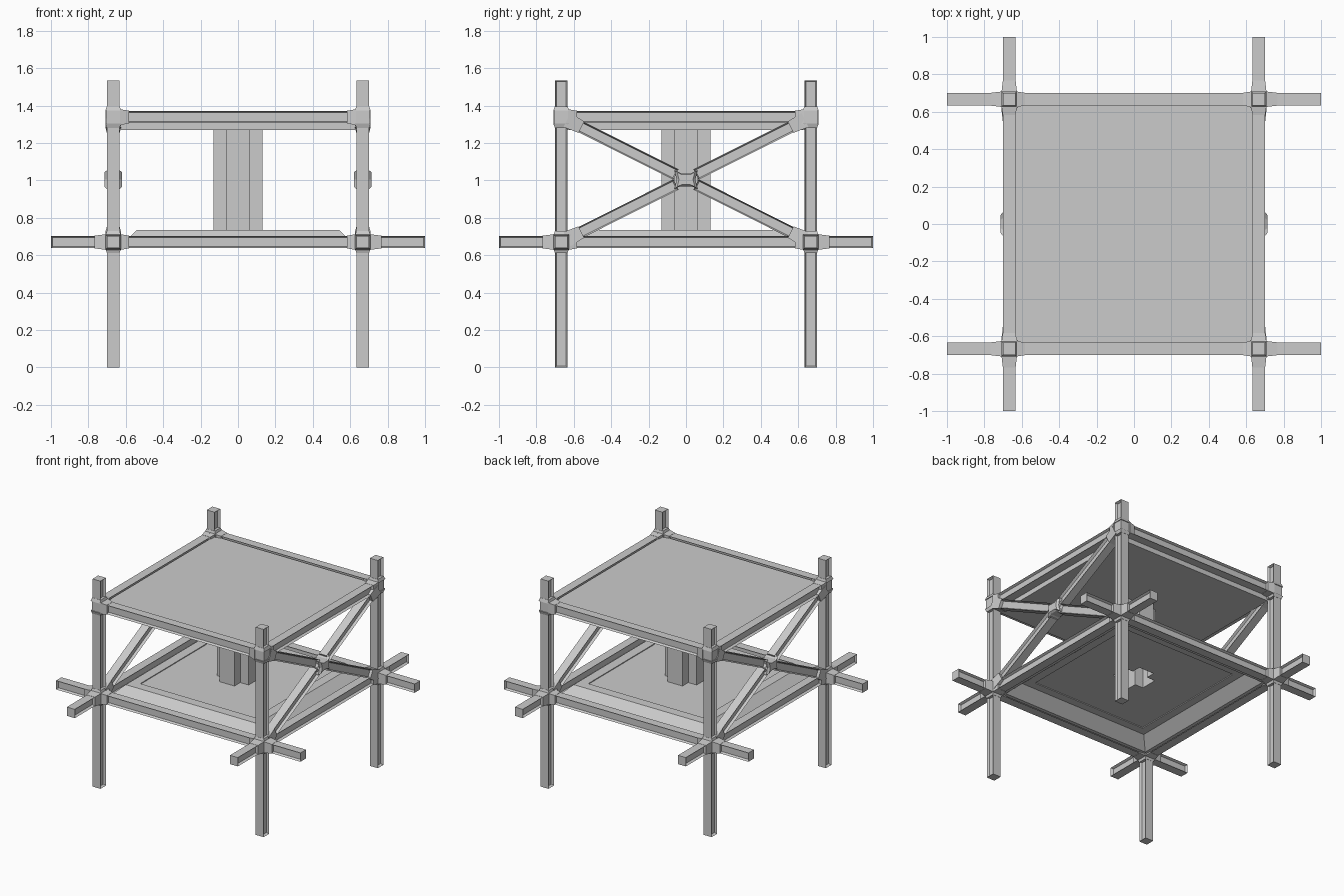
import bpy, bmesh
from mathutils import Vector

if "Cube" in bpy.data.objects:
    bpy.data.objects.remove(bpy.data.objects["Cube"])

C, ZL, ZU, R = 0.667, 0.67, 1.338, 0.0325     # post offset, lower/upper frame height, beam half width
ZM = (ZL + ZU) / 2
V = Vector


def finish(bm, name):
    bmesh.ops.recalc_face_normals(bm, faces=bm.faces)
    me = bpy.data.meshes.new(name)
    bm.to_mesh(me)
    bm.free()
    ob = bpy.data.objects.new(name, me)
    bpy.context.collection.objects.link(ob)
    return ob


def loft(bm, loops, cap_start=True, cap_end=True):
    """Skin equal-length point loops, with optional end caps."""
    rows = [[bm.verts.new(p) for p in lp] for lp in loops]
    n = len(rows[0])
    faces = [bm.faces.new((a[i], a[(i + 1) % n], b[(i + 1) % n], b[i]))
             for a, b in zip(rows, rows[1:]) for i in range(n)]
    if cap_start:
        faces.append(bm.faces.new(rows[0][::-1]))
    if cap_end:
        faces.append(bm.faces.new(rows[-1]))
    return faces


def bar(bm, p, q, n, r1=R, r2=R, groove=False):
    """Square bar from p to q; groove recesses the two faces along +-n."""
    p, q, n = V(p), V(q), V(n)
    u = (q - p).normalized().cross(n)
    loops = [[c + r * (a * n + b * u) for a, b in ((-1, -1), (1, -1), (1, 1), (-1, 1))]
             for c, r in ((p, r1), (q, r2))]
    faces = loft(bm, loops)
    if groove:
        bmesh.ops.recalc_face_normals(bm, faces=faces)
        sides = [f for f in faces if abs(f.normal.dot(n)) > 0.9]
        bmesh.ops.inset_individual(bm, faces=sides, thickness=0.011, depth=-0.018)


X, Y = (1, 0, 0), (0, 1, 0)
S = (-1, 1)

# corner posts, grooved on the sides
bm = bmesh.new()
for sx in S:
    for sy in S:
        for a, b in ((0, 0.625), (0.715, 1.29), (1.375, 1.535)):
            bar(bm, (sx * C, sy * C, a), (sx * C, sy * C, b), X, groove=True)
finish(bm, "corner_posts")

# horizontal frame beams and projecting beam ends
lower, upper, ends = bmesh.new(), bmesh.new(), bmesh.new()
for s in S:
    for b, z in ((lower, ZL), (upper, ZU)):
        bar(b, (-0.61, s * C, z), (0.61, s * C, z), Y, groove=True)
        bar(b, (s * C, -0.61, z), (s * C, 0.61, z), X, groove=True)
    for t in S:
        bar(ends, (t * 0.70, s * C, ZL), (t, s * C, ZL), Y, groove=True)
        bar(ends, (s * C, t * 0.70, ZL), (s * C, t, ZL), X, groove=True)
finish(lower, "lower_beams")
finish(upper, "upper_beams")
finish(ends, "beam_ends")

# diagonal braces on the left and right sides
bm = bmesh.new()
for sx in S:
    for sy in S:
        for sz in S:
            mid = V((sx * C, 0, ZM))
            arm = V((0, sy * C, sz * (ZU - ZM)))
            bar(bm, mid + arm * 0.08, mid + arm * 0.9, X, 0.031, 0.031, groove=True)
finish(bm, "cross_braces")

# waisted clamps where the braces cross
bm = bmesh.new()
prof = [(-.062, .05), (-.03, .036), (.03, .036), (.062, .05), (.05, 0),
        (.062, -.05), (.03, -.036), (-.03, -.036), (-.062, -.05), (-.05, 0)]
for sx in S:
    loft(bm, [[V((sx * C + d, y * k, ZM + z * k)) for y, z in prof]
              for d, k in ((-.048, .75), (-.034, 1), (.034, 1), (.048, .75))])
finish(bm, "brace_clamps")

# corner joints: a core block with tapered sleeves along each member
bm = bmesh.new()
for sx in S:
    for sy in S:
        for z, up in ((ZL, 1), (ZU, -1)):
            c = V((sx * C, sy * C, z))
            core = c - V((sx * 0.006, sy * 0.006, 0))
            bar(bm, core - V((0, 0, .04)), core + V((0, 0, .04)), X, .042, .042)
            diag = V((0, -sy * C, up * (ZU - ZM))).normalized()
            arms = [((-sx, 0, 0), Y, .085), ((0, -sy, 0), X, .085), (diag, X, .12),
                    ((0, 0, 1), X, .058), ((0, 0, -1), X, .058)]
            if up == 1:
                arms += [((sx, 0, 0), Y, .1), ((0, sy, 0), X, .1)]
            for d, n, length in arms:
                bar(bm, c + V(d) * .035, c + V(d) * length, n, .042, .034)
finish(bm, "corner_joints")


def square(h, z):
    return [V((a * h, b * h, z)) for a, b in ((-1, -1), (1, -1), (1, 1), (-1, 1))]


# top panel
bm = bmesh.new()
loft(bm, [square(0.637, 1.27), square(0.637, 1.357)])
finish(bm, "top_panel")

# raised floor with sloped rim and shallow inset panels
bm = bmesh.new()
loft(bm, [square(h, z) for h, z in ((.47, .720), (.47, .714), (.53, .714), (.61, .643), (.637, .643),
                                    (.54, .735), (.47, .735), (.47, .729))])
floor = finish(bm, "floor_panel")

# hollow cross-shaped column, open through the floor
A, B = 0.13, 0.062
plus = [(-B, -A), (B, -A), (B, -B), (A, -B), (A, B), (B, B),
        (B, A), (-B, A), (-B, B), (-A, B), (-A, -B), (-B, -B)]
bm = bmesh.new()
loft(bm, [[V((x, y, z)) for x, y in plus] for z in (0.722, 1.272)], False, False)
finish(bm, "centre_column")

bm = bmesh.new()
loft(bm, [[V((x, y, z)) for x, y in plus] for z in (0.6, 0.9)])
cutter = finish(bm, "floor_hole_cutter")
mod = floor.modifiers.new("hole", "BOOLEAN")
mod.operation, mod.object, mod.solver = 'DIFFERENCE', cutter, 'EXACT'
bpy.context.view_layer.objects.active = floor
bpy.ops.object.modifier_apply(modifier="hole")
bpy.data.objects.remove(cutter)
